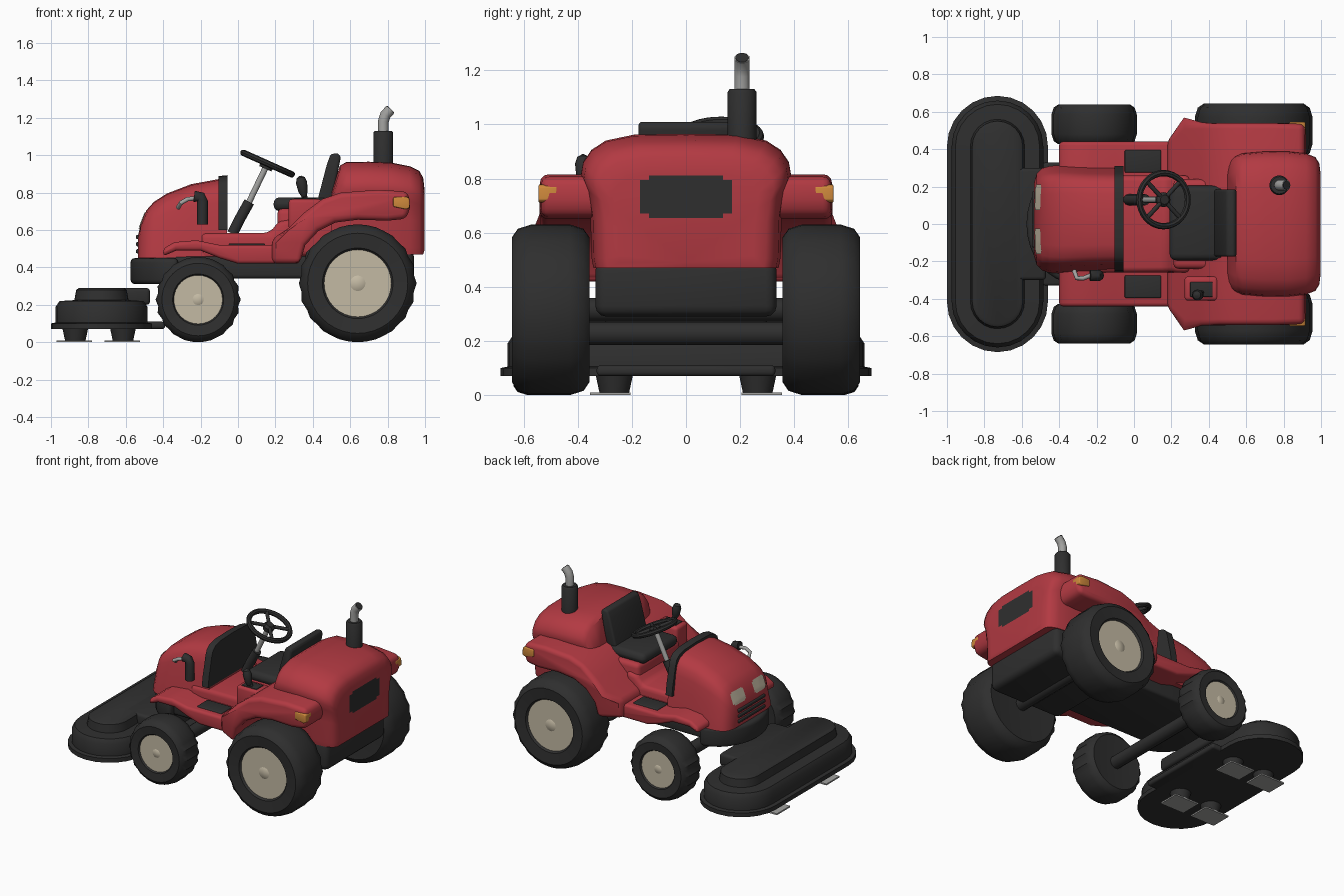
import bpy, bmesh, math
from math import sin, cos, pi, tau, radians
from mathutils import Vector, Matrix

if "Cube" in bpy.data.objects:
    bpy.data.objects.remove(bpy.data.objects["Cube"])


def material(name, r, g, b):
    m = bpy.data.materials.new(name)
    m.use_nodes = True
    m.diffuse_color = (r, g, b, 1)
    bsdf = next(n for n in m.node_tree.nodes if n.type == 'BSDF_PRINCIPLED')
    bsdf.inputs["Base Color"].default_value = (r, g, b, 1)
    bsdf.inputs["Roughness"].default_value = 0.6
    return m


RED = material("red paint", .45, .042, .055)
BLACK = material("black rubber", .028, .028, .028)
BEIGE = material("cream", .55, .49, .37)
STEEL = material("steel", .36, .36, .35)
ORANGE = material("orange lens", .62, .25, .045)


def finish(ob, angle=40):
    """Apply modifiers, then smooth while keeping sharp edges."""
    bpy.ops.object.select_all(action='DESELECT')
    ob.select_set(True)
    bpy.context.view_layer.objects.active = ob
    bpy.ops.object.convert(target='MESH')
    bpy.ops.object.shade_smooth_by_angle(angle=radians(angle))
    return ob


def make(name, bm, mat, bevel=0, segments=3):
    bmesh.ops.recalc_face_normals(bm, faces=bm.faces)
    me = bpy.data.meshes.new(name)
    bm.to_mesh(me)
    bm.free()
    me.materials.append(mat)
    ob = bpy.data.objects.new(name, me)
    bpy.context.collection.objects.link(ob)
    if bevel:
        mod = ob.modifiers.new("Bevel", 'BEVEL')
        mod.width, mod.segments, mod.limit_method = bevel, segments, 'ANGLE'
        mod.angle_limit = radians(35)
    return finish(ob)


def skin(name, rings, mat, **kw):
    """Bridge equal closed rings of points and cap both ends."""
    bm = bmesh.new()
    loops = [[bm.verts.new(p) for p in ring] for ring in rings]
    n = len(loops[0])
    for a, b in zip(loops, loops[1:]):
        for i in range(n):
            j = (i + 1) % n
            bm.faces.new((a[i], a[j], b[j], b[i]))
    bm.faces.new(loops[0])
    bm.faces.new(loops[-1])
    bmesh.ops.remove_doubles(bm, verts=bm.verts, dist=1e-5)
    return make(name, bm, mat, **kw)


def prism_y(name, outline, a, b, mat, warp=lambda p: p, **kw):
    return skin(name, [[warp(Vector((x, y, z))) for x, z in outline] for y in (a, b)], mat, **kw)


def box(name, x, y, z, mat, bevel=.02):
    return prism_y(name, [(x[0], z[0]), (x[1], z[0]), (x[1], z[1]), (x[0], z[1])], *y, mat, bevel=bevel)


def loft(name, section, stations, mat, y0=0):
    """Sweep a mirrored half section (width, height fractions) along x."""
    ring = section + [(-u, v) for u, v in section[::-1]]
    return skin(name, [[(x, y0 + u * w, lo + v * (hi - lo)) for u, v in ring]
                       for x, w, lo, hi in stations], mat)


def lathe(name, profile, mat, matrix, segs=32, tread=0):
    rings = [[matrix @ Vector(((r - tread * (i % 2) * (r > .9 * max(profile)[0])) * cos(tau * i / segs),
                               r * sin(tau * i / segs), h)) for i in range(segs)]
             for r, h in profile]
    return skin(name, rings, mat)


def tube(name, pts, radius, mat):
    cu = bpy.data.curves.new(name, 'CURVE')
    cu.dimensions, cu.bevel_depth, cu.bevel_resolution, cu.use_fill_caps = '3D', radius, 3, True
    sp = cu.splines.new('POLY')
    sp.points.add(len(pts) - 1)
    for p, co in zip(sp.points, pts):
        p.co = (*co, 1)
    cu.materials.append(mat)
    ob = bpy.data.objects.new(name, cu)
    bpy.context.collection.objects.link(ob)
    return finish(ob)


def decal(name, target, y, z, start_x, mat, n=10):
    """Thin patch projected along x onto a body surface."""
    bm = bmesh.new()
    g = [[bm.verts.new((start_x, y[0] + (y[1] - y[0]) * i / n, z[0] + (z[1] - z[0]) * j / n))
          for j in range(n + 1)] for i in range(n + 1)]
    for i in range(n):
        for j in range(n):
            if (i in (0, n - 1)) and (j in (0, n - 1)):
                continue
            bm.faces.new((g[i][j], g[i + 1][j], g[i + 1][j + 1], g[i][j + 1]))
    ob = make(name, bm, mat)
    mod = ob.modifiers.new("Wrap", 'SHRINKWRAP')
    mod.target, mod.wrap_method, mod.use_project_x = target, 'PROJECT', True
    mod.use_positive_direction = mod.use_negative_direction = True
    mod.wrap_mode, mod.offset = 'ABOVE_SURFACE', .005
    return finish(ob)


# Wheels
TYRE = [(0, -.9), (.55, -.93), (.85, -1), (.95, -.85), (1, -.5), (1, .5), (.95, .85), (.85, 1), (.6, .94), (.56, .8), (0, .4)]
RIM = [(.57, .84), (.53, .7), (.42, .6), (.22, .56), (.19, .72), (.13, .84), (0, .88)]
for end, x, y, R, w in (("rear", .64, .5, .315, .143), ("front", -.213, .533, .228, .105)):
    for side, s in (("left", 1), ("right", -1)):
        place = Matrix.Translation((x, s * y, R)) @ Matrix.Rotation(-s * pi / 2, 4, 'X')
        lathe(f"{end}_{side}_tyre", [(r * R, h * w) for r, h in TYRE], BLACK, place, 40, .012)
        lathe(f"{end}_{side}_rim", [(r * R, h * w) for r, h in RIM], BEIGE, place)
    tube(f"{end}_axle", [(x, -y, R), (x, y, R)], .045, BLACK)

# Chassis, transmission and bumper
box("chassis", (-.4, .45), (-.27, .27), (.34, .46), BLACK)
box("transmission", (.36, .94), (-.335, .335), (.29, .5), BLACK, .04)
arc = [(-.32 - .255 * sin(pi * i / 16), .315 * cos(pi * i / 16)) for i in range(17)]
skin("front_bumper", [[(x, y, z) for x, y in arc] for z in (.31, .45)], BLACK, bevel=.025)


# Mower deck
def stadium(inset, z, cx=-.73, half=.27, length=.685, n=12):
    r, c = half - inset, length - half
    return [(cx + r * cos(pi * i / n), s * (c + r * sin(pi * i / n)), z)
            for s, order in ((1, range(n + 1)), (-1, range(n, -1, -1))) for i in order]


skin("mower_deck", [stadium(*l) for l in ((.03, .07), (0, .07), (0, .1), (.025, .105), (.025, .19), (.045, .22),
                                         (.125, .225), (.135, .28), (.15, .29))], BLACK)
box("deck_neck", (-.6, -.39), (-.33, .33), (.07, .11), BLACK, .015)
box("deck_hitch", (-.7, -.47), (-.3, .3), (.2, .29), BLACK)
for i, (x, s) in enumerate([(x, s) for x in (-.87, -.615) for s in (-1, 1)]):
    lathe(f"blade_spindle_{i}", [(.055, .01), (.07, .08)], BLACK, Matrix.Translation((x, s * .265, 0)), 16)
    box(f"blade_{i}", (x - .1, x + .09), (s * .28 - .075, s * .28 + .075), (0, .01), STEEL, 0)

# Hood with dash, headlights and grille
HOOD = [(0, 0), (1.14, 0), (1.1, .25), (1.03, .5), (.98, .7), (.92, .84), (.8, .93), (.55, .985), (0, 1)]
HOOD_Y = .025
hood = loft("hood", HOOD, [(-.535, .17, .45, .57), (-.52, .215, .45, .63), (-.49, .24, .45, .705), (-.45, .25, .45, .75),
                           (-.38, .255, .45, .795), (-.25, .25, .45, .845), (-.06, .245, .45, .88)], RED, HOOD_Y)
loft("dash_panel", HOOD, [(-.105, .25, .6, .888), (-.055, .25, .6, .893)], BLACK, HOOD_Y)
for side, s in (("left", 1), ("right", -1)):
    ys = sorted((HOOD_Y + s * .05, HOOD_Y + s * .185))
    decal(f"{side}_headlight", hood, ys, (.605, .69), -.8, BEIGE)
for i in range(3):
    z = .475 + .038 * i
    box(f"grille_bar_{i}", (-.545, -.5), (HOOD_Y - .15, HOOD_Y + .15), (z, z + .022), BLACK, .006)

# Foot platform and centre tunnel
prism_y("foot_platform", [(-.4, .46), (-.33, .49), (-.2, .49), (-.1, .45), (0, .42), (.33, .42), (.33, .52),
                          (.1, .52), (-.1, .52), (-.22, .545), (-.34, .535), (-.4, .5)], -.44, .44, RED, bevel=.02)
prism_y("centre_tunnel", [(-.2, .44), (.3, .44), (.3, .66), (.22, .65), (.17, .585), (-.2, .585)],
        -.26, .26, RED, bevel=.03)
for side, s in (("left", 1), ("right", -1)):
    box(f"{side}_foot_pad", (-.05, .145), (s * .335 - .06, s * .335 + .06), (.5, .528), BLACK, .007)


# Rear fenders: corners pulled in towards the body
def fender_plan(p):
    if p.x < .24:
        p.y *= .84
    elif p.x > .88:
        p.x -= .05
        p.y *= .99
    return p


prism_y("rear_fenders", [(.18, .42), (.33, .42), (.36, .52), (.43, .595), (.52, .64), (.64, .655), (.8, .65),
                         (.95, .66), (.97, .72), (.96, .805), (.75, .815), (.55, .8), (.45, .765), (.35, .69),
                         (.27, .61), (.18, .55)], -.54, .54, RED, fender_plan, bevel=.03)
box("seat_base", (.21, .56), (-.24, .24), (.46, .715), RED, .03)

# Rear body with vent and marker lights
REAR = [(0, 0), (.9, 0), (.92, .08), (.93, .4), (.97, .6), (1.02, .7), (1, .79), (.92, .88), (.78, .95), (.5, .995), (0, 1)]
rear = loft("rear_body", REAR, [(.5, .33, .47, .8), (.545, .355, .47, .945), (.58, .37, .47, .963), (.7, .38, .47, .965),
                                (.82, .38, .47, .96), (.92, .37, .47, .94), (.97, .35, .47, .915), (.99, .32, .47, .88),
                                (.997, .27, .49, .82)], RED)
decal("rear_vent", rear, (-.17, .17), (.655, .81), 1.3, BLACK)
for side, s in (("left", 1), ("right", -1)):
    prism_y(f"{side}_marker_light", [(.83, .725), (.9, .71), (.918, .72), (.916, .77), (.9, .778), (.83, .775)],
            s * .475, s * .545, ORANGE, bevel=.006)

# Seat
box("seat_cushion", (.19, .5), (-.195, .205), (.7, .775), BLACK, .035)
prism_y("seat_back", [(.42, .74), (.5, .74), (.55, .99), (.535, 1.012), (.495, 1.005), (.475, .95)],
        -.175, .185, BLACK, bevel=.025)

# Steering column and wheel
WY = .13
hub = Vector((.158, WY, .955))
tilt = Matrix.Translation(hub) @ Matrix.Rotation(radians(24), 4, 'Y')
tube("column_boot", [(-.03, WY, .58), (.01, WY, .66), (.06, WY, .75)], .03, BLACK)
tube("steering_column", [(.05, WY, .73), hub], .017, STEEL)
circle = [(.142 * cos(tau * i / 32), .142 * sin(tau * i / 32)) for i in range(32)]
rings = [[tilt @ Vector((x * (1 + .12 * cos(a)), y * (1 + .12 * cos(a)), .017 * sin(a))) for x, y in circle]
         for a in [tau * k / 8 for k in range(9)]]
bm = bmesh.new()
loops = [[bm.verts.new(p) for p in ring] for ring in rings]
for a, b in zip(loops, loops[1:]):
    for i in range(32):
        bm.faces.new((a[i], a[i - 1], b[i - 1], b[i]))
bmesh.ops.remove_doubles(bm, verts=bm.verts, dist=1e-5)
make("steering_wheel", bm, BLACK)
lathe("steering_hub", [(.035, -.03), (.04, 0), (.025, .015)], BLACK, tilt, 16)
for k in range(4):
    a = pi / 4 + k * pi / 2
    tube(f"steering_spoke_{k}", [hub, tilt @ Vector((.14 * cos(a), .14 * sin(a), 0))], .012, BLACK)

# Control lever on the right fender
box("lever_console", (.27, .45), (-.41, -.28), (.6, .765), RED, .02)
box("lever_slot", (.3, .42), (-.39, -.31), (.755, .77), BLACK, .004)
tube("lever_stem", [(.37, -.365, .74), (.35, -.37, .81)], .012, BLACK)
lathe("lever_grip", [(.012, -.06), (.025, -.03), (.03, .02), (.022, .045), (.005, .055)], BLACK,
      Matrix.Translation((.343, -.38, .835)) @ Matrix.Rotation(radians(-10), 4, 'Y'), 12)

# Side intake on the hood
tube("intake_body", [(-.19, -.275, .63), (-.19, -.275, .75), (-.2, -.275, .775), (-.235, -.275, .78)], .03, BLACK)
tube("intake_pipe", [(-.22, -.27, .77), (-.27, -.29, .765), (-.305, -.29, .745), (-.32, -.25, .72)], .012, STEEL)

# Exhaust
lathe("exhaust_muffler", [(.053, .9), (.053, 1.12), (.046, 1.13)], BLACK, Matrix.Translation((.777, .207, 0)), 20)
tube("exhaust_pipe", [(.777, .207, 1.1), (.777, .207, 1.18), (.788, .207, 1.215), (.815, .207, 1.245)], .029, STEEL)
tube("exhaust_opening", [(.814, .207, 1.244), (.817, .207, 1.247)], .025, BLACK)
